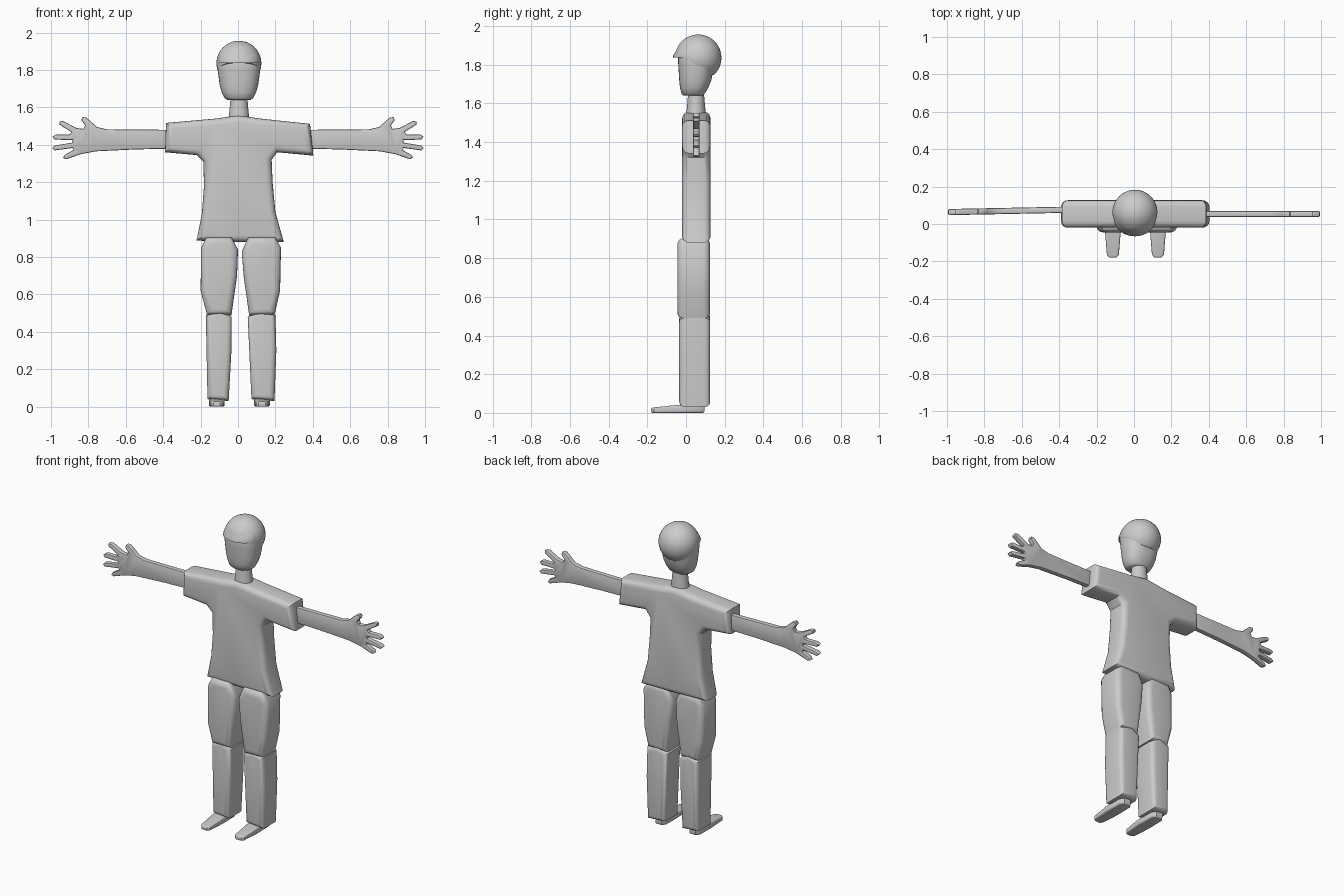
import bpy, bmesh, math
from mathutils import Vector


def finish(name, bm, angle=35):
    bmesh.ops.recalc_face_normals(bm, faces=bm.faces)
    me = bpy.data.meshes.new(name)
    bm.to_mesh(me)
    bm.free()
    ob = bpy.data.objects.new(name, me)
    bpy.context.collection.objects.link(ob)
    bpy.ops.object.select_all(action='DESELECT')
    ob.select_set(True)
    bpy.context.view_layer.objects.active = ob
    bpy.ops.object.shade_smooth_by_angle(angle=math.radians(angle))
    return ob


def prism(name, pts, d0, d1, bevel, axis='y', segs=4):
    """Outline extruded along an axis, with rounded cap rims."""
    bm = bmesh.new()
    rings = [[bm.verts.new((a, d, b) if axis == 'y' else (a, b, d)) for a, b in pts]
             for d in (d0, d1)]
    caps = [bm.faces.new(r) for r in rings]
    n = len(pts)
    for i in range(n):
        j = (i + 1) % n
        bm.faces.new((rings[0][i], rings[0][j], rings[1][j], rings[1][i]))
    bmesh.ops.recalc_face_normals(bm, faces=bm.faces)
    rim = list({e for f in caps for e in f.edges})
    bmesh.ops.bevel(bm, geom=rim, offset=bevel, segments=segs, profile=0.5,
                    affect='EDGES', clamp_overlap=True)
    return finish(name, bm)


def loft(name, rings, n=32, power=1.0):
    """Stack of elliptical rings (z, centre y, rx, ry)."""
    bm = bmesh.new()

    def sp(v):
        return math.copysign(abs(v) ** power, v)
    rows = []
    for z, cy, rx, ry in rings:
        rows.append([bm.verts.new((0.005 + rx * sp(math.cos(2 * math.pi * i / n)),
                                   cy + ry * sp(math.sin(2 * math.pi * i / n)), z))
                     for i in range(n)])
    for a, b in zip(rows, rows[1:]):
        for i in range(n):
            j = (i + 1) % n
            bm.faces.new((a[i], a[j], b[j], b[i]))
    bm.faces.new(rows[0])
    bm.faces.new(rows[-1])
    return finish(name, bm, 45)


# Shirt with short sleeves
prism("shirt", [(0, 1.557), (-0.12, 1.54), (-0.385, 1.517), (-0.39, 1.36), (-0.22, 1.345),
                (-0.185, 1.31), (-0.182, 1.18), (-0.193, 1.03), (-0.222, 0.888),
                (0.0, 0.88), (0.245, 0.88), (0.2, 1.04), (0.185, 1.2), (0.18, 1.32),
                (0.21, 1.36), (0.403, 1.342), (0.385, 1.512), (0.12, 1.54)],
      -0.02, 0.127, 0.035)

# Arms with open hands
arm = [(0.34, 1.48), (0.55, 1.481), (0.70, 1.483), (0.755, 1.495), (0.785, 1.523),
       (0.812, 1.546), (0.832, 1.548), (0.838, 1.532), (0.818, 1.505), (0.825, 1.485),
       (0.865, 1.49), (0.935, 1.527), (0.955, 1.525), (0.955, 1.508), (0.89, 1.468),
       (0.90, 1.455), (0.975, 1.455), (0.992, 1.443), (0.98, 1.428), (0.885, 1.425),
       (0.885, 1.412), (0.98, 1.396), (0.994, 1.383), (0.98, 1.37), (0.885, 1.383),
       (0.88, 1.372), (0.927, 1.346), (0.935, 1.33), (0.918, 1.323), (0.84, 1.35),
       (0.76, 1.365), (0.55, 1.375), (0.34, 1.38)]
prism("right_side_arm", arm, 0.037, 0.07, 0.007, segs=2)
left = prism("left_side_arm", [(-x, z) for x, z in arm], 0.037, 0.07, 0.007, segs=2)
for v in left.data.vertices:
    v.co.y += 0.022 + 0.02 * (v.co.x + 0.4)

# Trouser legs: thighs and shins
prism("left_thigh", [(-0.17, 0.905), (-0.197, 0.85), (-0.2, 0.62), (-0.165, 0.488),
                     (-0.035, 0.488), (-0.005, 0.7), (0.0, 0.84), (-0.035, 0.905)],
      -0.045, 0.125, 0.035)
prism("right_thigh", [(0.2, 0.905), (0.23, 0.85), (0.225, 0.62), (0.195, 0.488),
                      (0.06, 0.485), (0.03, 0.7), (0.02, 0.83), (0.055, 0.905)],
      -0.045, 0.125, 0.035)
prism("left_shin", [(-0.172, 0.49), (-0.163, 0.04), (-0.05, 0.03), (-0.035, 0.3),
                    (-0.035, 0.48), (-0.095, 0.52)], -0.035, 0.125, 0.028)
prism("right_shin", [(0.2, 0.49), (0.205, 0.3), (0.195, 0.03), (0.072, 0.04),
                     (0.052, 0.48), (0.115, 0.515)], -0.035, 0.125, 0.028)

# Shoes, sloping down towards the toe
for name, cx in (("left_shoe", -0.113), ("right_shoe", 0.128)):
    half = [(0.018, -0.18), (0.032, -0.165), (0.042, -0.04), (0.04, 0.07), (0.022, 0.095)]
    pts = [(cx + x, y) for x, y in half] + [(cx - x, y) for x, y in reversed(half)]
    shoe = prism(name, pts, 0, 0.046, 0.01, axis='z', segs=3)
    for v in shoe.data.vertices:
        v.co.z *= 1 - 0.42 * max(0, -v.co.y) / 0.18

# Neck and head
loft("neck", [(1.53, 0.05, 0.058, 0.052), (1.57, 0.052, 0.052, 0.048),
              (1.66, 0.052, 0.044, 0.04)])
loft("head", [(1.64, 0.037, 0.062, 0.05), (1.65, 0.037, 0.077, 0.06),
              (1.68, 0.042, 0.092, 0.073), (1.72, 0.048, 0.103, 0.083),
              (1.80, 0.053, 0.114, 0.093), (1.85, 0.055, 0.117, 0.096),
              (1.88, 0.057, 0.1, 0.085)], power=0.85)

# Cap dome, cut on a slope from forehead to nape
bm = bmesh.new()
bmesh.ops.create_uvsphere(bm, u_segments=40, v_segments=24, radius=0.12)
bmesh.ops.translate(bm, verts=bm.verts, vec=(0.005, 0.063, 1.836))
cut = bmesh.ops.bisect_plane(bm, geom=bm.verts[:] + bm.edges[:] + bm.faces[:],
                             plane_co=(0, -0.05, 1.842),
                             plane_no=Vector((0, 0.5, 1)).normalized(), clear_inner=True)
bmesh.ops.contextual_create(bm, geom=[e for e in cut['geom_cut']
                                      if isinstance(e, bmesh.types.BMEdge)])
finish("cap_dome", bm)

# Cap brim
loft("cap_brim", [(1.838, 0.03, 0.112, 0.096), (1.848, 0.03, 0.113, 0.096),
                  (1.885, 0.04, 0.105, 0.083), (1.92, 0.05, 0.08, 0.069)])
